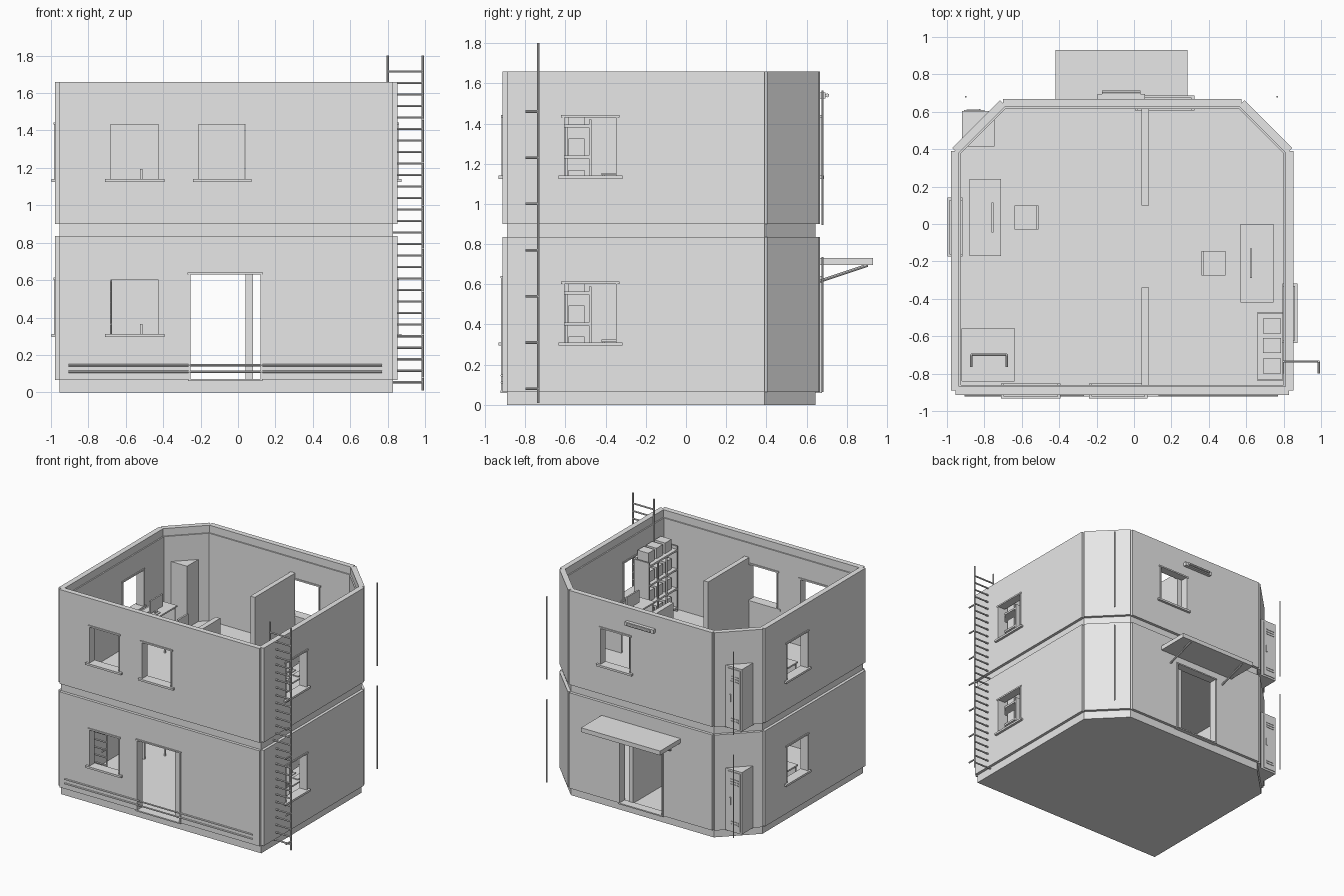
import bpy, bmesh
from mathutils import Matrix, Vector

if "Cube" in bpy.data.objects:
    bpy.data.objects.remove(bpy.data.objects["Cube"], do_unlink=True)

grey = bpy.data.materials.new("plain_grey")
grey.use_nodes = True
grey.diffuse_color = (0.8, 0.8, 0.8, 1)
grey.node_tree.nodes["Principled BSDF"].inputs["Base Color"].default_value = (0.8, 0.8, 0.8, 1)


def finish(name, bm):
    bmesh.ops.recalc_face_normals(bm, faces=bm.faces[:])
    mesh = bpy.data.meshes.new(name)
    bm.to_mesh(mesh)
    bm.free()
    mesh.materials.append(grey)
    ob = bpy.data.objects.new(name, mesh)
    bpy.context.collection.objects.link(ob)
    return ob


def add_prism(bm, poly, z0, z1):
    low = [bm.verts.new((x, y, z0)) for x, y in poly]
    top = [bm.verts.new((x, y, z1)) for x, y in poly]
    bm.faces.new(low[::-1])
    bm.faces.new(top)
    for i in range(len(poly)):
        j = (i + 1) % len(poly)
        bm.faces.new((low[i], low[j], top[j], top[i]))


def prisms(name, items):
    bm = bmesh.new()
    for poly, z0, z1 in items:
        add_prism(bm, poly, z0, z1)
    return finish(name, bm)


def boxes(name, items):
    """Each item is x0, x1, y0, y1, z0, z1."""
    return prisms(name, [([(a, c), (b, c), (b, d), (a, d)], e, f) for a, b, c, d, e, f in items])


def rods(name, items, r=0.006):
    bm = bmesh.new()
    for a, b in items:
        a, b = Vector(a), Vector(b)
        turn = (b - a).to_track_quat('Z', 'Y').to_matrix().to_4x4()
        bmesh.ops.create_cone(bm, cap_ends=True, segments=8, radius1=r, radius2=r,
                              depth=(b - a).length, matrix=Matrix.Translation((a + b) / 2) @ turn)
    return finish(name, bm)


def cut(ob, cutter):
    mod = ob.modifiers.new("opening", 'BOOLEAN')
    mod.operation, mod.solver, mod.object = 'DIFFERENCE', 'EXACT', cutter
    bpy.context.view_layer.objects.active = ob
    bpy.ops.object.modifier_apply(modifier=mod.name)


def outline(d):
    """Plan with two clipped back corners, moved inward by d."""
    t = d * 0.414
    return [(-0.955 + d, -0.89 + d), (0.83 - d, -0.89 + d), (0.83 - d, 0.39 - t),
            (0.575 - t, 0.645 - d), (-0.70 + t, 0.645 - d), (-0.955 + d, 0.39 - t)]


def on_wall(side, u0, u1, v0, v1, z0, z1):
    """Box on a wall: u runs along it, v points outward from its face."""
    if side in ("front", "back"):
        ys = [-0.913 - v for v in (v0, v1)] if side == "front" else [0.668 + v for v in (v0, v1)]
        return (u0, u1, min(ys), max(ys), z0, z1)
    xs = [-0.978 - v for v in (v0, v1)] if side == "left" else [0.853 + v for v in (v0, v1)]
    return (min(xs), max(xs), u0, u1, z0, z1)


FLOORS = {"lower": 0.065, "upper": 0.895}
STOREYS = [(0.065, 0.835), (0.9, 1.66)]

# Shell with cladding panels on each wall
shell = prisms("wall_shell", [(outline(0), 0, 1.66)])
panels = []
plan = outline(0)
for i, a in enumerate(plan):
    b = plan[(i + 1) % len(plan)]
    d = (Vector(b) - Vector(a)).normalized() * 0.023
    out = Vector((d.y, -d.x))
    quad = [a, b, tuple(Vector(b) + out), tuple(Vector(a) + out)]
    panels += [(quad, z0, z1) for z0, z1 in STOREYS]
cladding = prisms("wall_panels", panels)

# Rooms, stair hatch and openings
rooms = [(outline(0.03), 0.065, 0.845), (outline(0.03), 0.895, 1.61), (outline(0.02), 1.6, 1.7)]
for room in rooms:
    c = prisms("cutter", [room])
    cut(shell, c)
    bpy.data.objects.remove(c)

windows = [("front", -0.685, -0.42, f) for f in FLOORS.values()]
windows += [("front", -0.215, 0.045, FLOORS["upper"]), ("back", 0.03, 0.295, FLOORS["upper"])]
for f in FLOORS.values():
    windows += [("right", -0.61, -0.345, f), ("left", -0.15, 0.115, f)]
doors = [("front", -0.257, 0.122), ("back", -0.257, 0.122)]

holes = [on_wall(s, a, b, -0.08, 0.05, f + 0.243, f + 0.54) for s, a, b, f in windows]
holes += [on_wall(s, a, b, -0.08, 0.05, 0.066, 0.632) for s, a, b in doors]
hatch = (-0.92, -0.64, -0.84, -0.56, 0.8, 0.95)
for h in holes + [hatch]:
    c = boxes("cutter", [h])
    cut(shell, c)
    if h is not hatch:
        cut(cladding, c)
    bpy.data.objects.remove(c)

# Window linings, lintels and sills
frames, sills = [], []
for s, a, b, f in windows:
    z0, z1 = f + 0.243, f + 0.54
    frames += [on_wall(s, a - 0.004, a + 0.004, -0.06, 0.006, z0, z1),
               on_wall(s, b - 0.004, b + 0.004, -0.06, 0.006, z0, z1),
               on_wall(s, a - 0.013, b + 0.013, -0.06, 0.008, z1 - 0.004, z1 + 0.008)]
    sills.append(on_wall(s, a - 0.025, b + 0.028, -0.06, 0.02, z0 - 0.013, z0 + 0.003))
boxes("window_frames", frames)
boxes("window_sills", sills)

# Door frames
parts = []
for s, a, b in doors:
    parts += [on_wall(s, a - 0.008, a + 0.002, -0.06, 0.008, 0.066, 0.632),
              on_wall(s, b - 0.002, b + 0.008, -0.06, 0.008, 0.066, 0.632),
              on_wall(s, a - 0.012, b + 0.012, -0.06, 0.01, 0.63, 0.64),
              on_wall(s, a - 0.01, b + 0.01, -0.06, 0.01, 0.06, 0.07)]
boxes("door_frames", parts)

# Canopy over the back door, on two struts
boxes("canopy", [(-0.42, 0.285, 0.66, 0.93, 0.695, 0.73)])
rods("canopy_struts", [((x, 0.665, 0.615), (x, 0.905, 0.695)) for x in (-0.33, 0.19)], 0.008)

# Wall lamp on the back
boxes("wall_lamp", [(-0.195, 0.06, 0.66, 0.695, 1.525, 1.555)])
rods("lamp_tube", [((-0.17, 0.703, 1.54), (0.035, 0.703, 1.54))], 0.01)

# Front pipes and back corner poles
rods("front_pipes", [((-0.905, -0.917, z), (0.77, -0.917, z)) for z in (0.11, 0.145)])
rods("corner_poles", [((x, 0.68, f), (x, 0.68, f + 0.67))
                      for x in (-0.9, 0.765) for f in FLOORS.values()], 0.005)


def ladder(name, x0, x1, y, z0, z1, rungs, stubs):
    items = [((x, y, z0), (x, y, z1)) for x in (x0, x1)]
    for i in range(rungs):
        z = z0 + 0.045 + i * 0.0615
        items.append(((x0, y, z), (x1, y, z)))
    for i in range(stubs):
        z = z0 + 0.07 + i * 0.23
        items += [((x, y, z), (x, y - 0.065, z)) for x in (x0, x1)]
    rods(name, items, 0.0065)


ladder("outside_ladder", 0.80, 0.988, -0.735, 0.01, 1.80, 28, 7)
ladder("inside_ladder", -0.87, -0.68, -0.70, 0.065, 0.85, 12, 4)


def desk_set(name, x0, x1, y0, y1, screen_x, keys_x, chair_x, back_x, f):
    top, mid = f + 0.26, (y0 + y1) / 2
    boxes(name + "_desk", [(x0, x1, y0, y1, top - 0.012, top)] +
          [(x0 + 0.01, x1 - 0.01, y, y + 0.012, f, top - 0.012) for y in (y0 + 0.005, y1 - 0.017)])
    boxes(name + "_monitor", [(screen_x - 0.006, screen_x + 0.006, mid - 0.08, mid + 0.08, top + 0.03, top + 0.13),
                              (screen_x - 0.02, screen_x + 0.02, mid - 0.03, mid + 0.03, top, top + 0.006),
                              (screen_x - 0.004, screen_x + 0.004, mid - 0.012, mid + 0.012, top, top + 0.04)])
    boxes(name + "_keyboard", [(keys_x, keys_x + 0.05, mid - 0.06, mid + 0.06, top, top + 0.008)])
    seat = f + 0.15
    legs = [(x, x + 0.012, y, y + 0.012, f, seat)
            for x in (chair_x, chair_x + 0.118) for y in (mid - 0.065, mid + 0.053)]
    boxes(name + "_chair", legs + [(chair_x, chair_x + 0.13, mid - 0.065, mid + 0.065, seat, seat + 0.012),
                                   (back_x, back_x + 0.014, mid - 0.065, mid + 0.065, seat, f + 0.3)])


# Furniture repeated on both floors
for level, f in FLOORS.items():
    tall = 0.59 if level == "upper" else 0.78
    boxes(level + "_partitions", [(0.04, 0.08, a, b, f, f + tall) for a, b in ((-0.86, -0.34), (0.10, 0.615))])
    desk_set(level + "_west", -0.88, -0.71, -0.17, 0.24, -0.757, -0.86, -0.64, -0.524, f)
    desk_set(level + "_east", 0.57, 0.745, -0.42, 0.0, 0.625, 0.675, 0.36, 0.36, f)

    # Locker standing through the clipped corner
    boxes(level + "_locker", [(-0.92, -0.745, 0.415, 0.603, f, f + 0.5)])
    door = [(-0.91, -0.80, 0.60, 0.609, f + 0.015, f + 0.485)]
    door += [(-0.895, -0.825, 0.605, 0.613, f + z, f + z + 0.008) for z in (0.38, 0.4, 0.42, 0.06, 0.08)]
    boxes(level + "_locker_door", door + [(-0.83, -0.82, 0.605, 0.616, f + 0.22, f + 0.28)])

    # Shelf rack with storage boxes
    rack = [(0.66, 0.795, y, y + 0.012, f, f + 0.525) for y in (-0.84, -0.482)]
    levels = [0.02, 0.175, 0.33, 0.485]
    rack += [(0.66, 0.795, -0.84, -0.47, f + z, f + z + 0.015) for z in levels]
    rack += [(0.66, 0.67, y, y + 0.012, f, f + 0.5) for y in (-0.71, -0.6)]
    boxes(level + "_shelf_rack", rack)
    boxes(level + "_storage_boxes", [(0.69, 0.785, y, y + 0.08, f + z + 0.015, f + z + 0.1)
                                     for y in (-0.80, -0.69, -0.585) for z in levels])

for ob in bpy.context.scene.objects:
    ob.select_set(ob.type == 'MESH')
bpy.context.view_layer.objects.active = shell
bpy.ops.object.shade_smooth_by_angle(angle=0.5)
